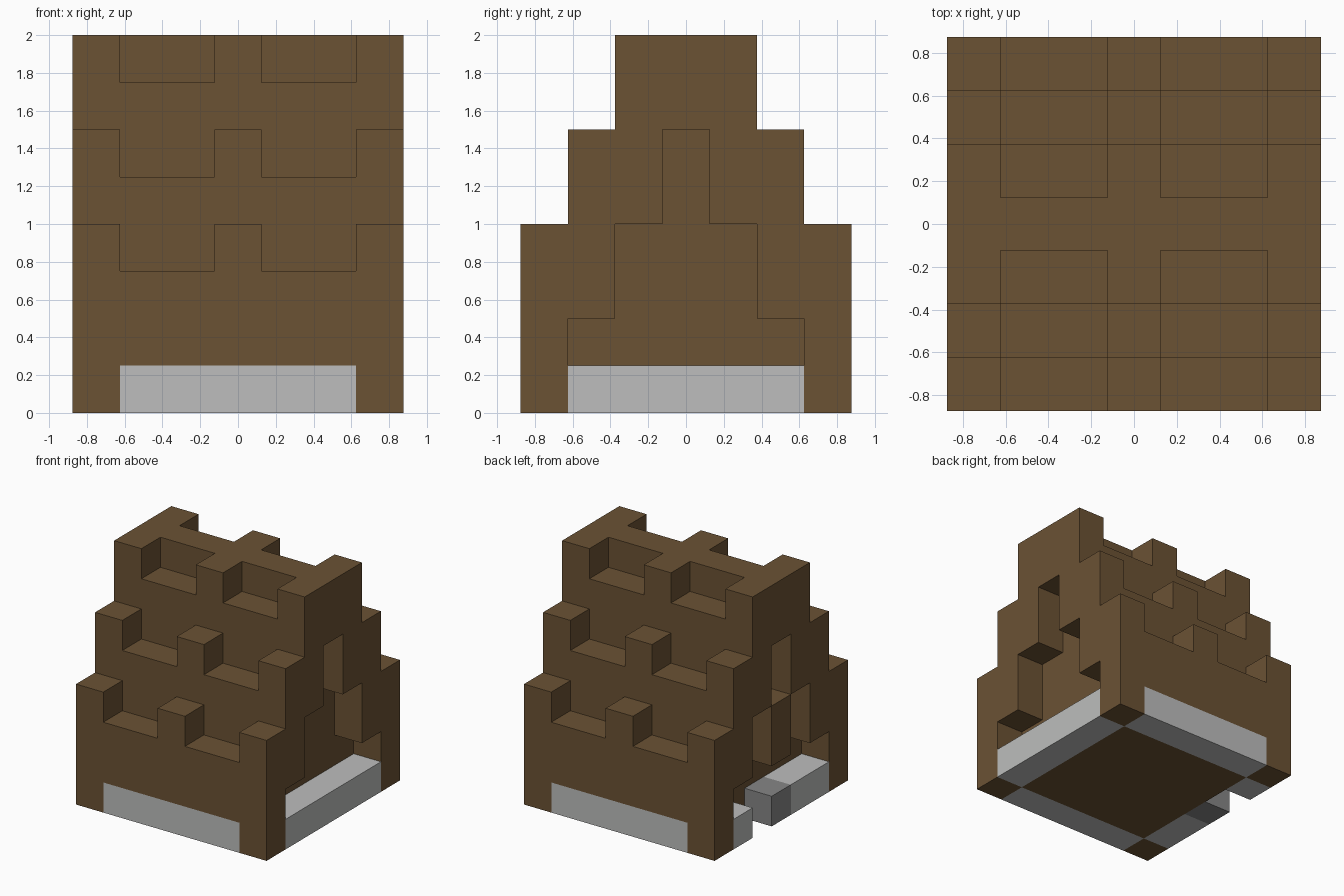
import bpy
import bmesh

U = 0.25  # size of one building block

cube = bpy.data.objects.get("Cube")
if cube:
    bpy.data.objects.remove(cube, do_unlink=True)


def make_material(name, rgb):
    mat = bpy.data.materials.new(name)
    mat.use_nodes = True
    color = (*rgb, 1.0)
    mat.diffuse_color = color
    mat.node_tree.nodes["Principled BSDF"].inputs["Base Color"].default_value = color
    return mat


brown = make_material("earth brown", (0.147, 0.084, 0.034))
light_gray = make_material("light stone gray", (0.509, 0.515, 0.509))
dark_gray = make_material("dark stone gray", (0.24, 0.24, 0.24))


def extrude_profile(name, profile, x0, x1, mat):
    """Extrude a (y, z) outline along x, measured in blocks."""
    bm = bmesh.new()
    face = bm.faces.new([bm.verts.new((x0 * U, y * U, z * U)) for y, z in profile])
    moved = bmesh.ops.extrude_face_region(bm, geom=[face])["geom"]
    verts = [v for v in moved if isinstance(v, bmesh.types.BMVert)]
    bmesh.ops.translate(bm, verts=verts, vec=((x1 - x0) * U, 0, 0))
    if not any(len(f.verts) == len(profile) and f.calc_center_median().x < x0 * U + 1e-4
               for f in bm.faces):
        bm.faces.new([v for v in bm.verts if v not in verts])
    bmesh.ops.recalc_face_normals(bm, faces=bm.faces)
    mesh = bpy.data.meshes.new(name)
    bm.to_mesh(mesh)
    bm.free()
    mesh.materials.append(mat)
    obj = bpy.data.objects.new(name, mesh)
    bpy.context.collection.objects.link(obj)
    return obj


def block(name, x, y, z, mat):
    """Box given by its ranges in blocks."""
    outline = [(y[0], z[0]), (y[1], z[0]), (y[1], z[1]), (y[0], z[1])]
    return extrude_profile(name, outline, x[0], x[1], mat)


def symmetric(half):
    """Close a half outline by reflecting it across y = 0."""
    return half + [(-y, z) for y, z in reversed(half)]


# Stepped core between the gables
core = [(2.5, 0), (2.5, 1), (3.5, 1), (3.5, 3), (2.5, 3), (2.5, 5),
        (1.5, 5), (1.5, 7), (0.5, 7), (0.5, 8)]
extrude_profile("stepped_core", symmetric(core), -2.5, 2.5, brown)

# Gable walls with a stepped arch opening
outer = [(3.5, 0), (3.5, 4), (2.5, 4), (2.5, 6), (1.5, 6), (1.5, 8)]
arch = [(2.5, 0), (2.5, 2), (1.5, 2), (1.5, 4), (0.5, 4), (0.5, 6)]
gable = symmetric(outer) + [(-y, z) for y, z in arch] + [(y, z) for y, z in reversed(arch)]
extrude_profile("left_gable", gable, 2.5, 3.5, brown)
extrude_profile("right_gable", gable, -3.5, -2.5, brown)

# Middle merlon on each step, and the base slabs, front and back
for side, s in (("front", -1), ("back", 1)):
    for tier in range(3):
        y = sorted((s * (2.5 - tier), s * (3.5 - tier)))
        z = 3 + 2 * tier
        block(f"{side}_merlon_{tier + 1}", (-0.5, 0.5), y, (z, z + 1), brown)
    block(f"{side}_base_slab", (-2.5, 2.5), sorted((s * 2.5, s * 3.5)), (0, 1), light_gray)

# Base slabs under the arches; the right one has an entrance gap
block("left_base_slab", (2.5, 3.5), (-2.5, 2.5), (0, 1), light_gray)
RIGHT = (-3.5, -2.5)
block("right_base_slab_front", RIGHT, (-2.5, -0.5), (0, 1), light_gray)
block("right_base_slab_back", RIGHT, (1.5, 2.5), (0, 1), light_gray)
block("right_dark_step", RIGHT, (-0.5, 0.5), (0, 1), dark_gray)

# Pillar block hanging in the right arch
block("right_arch_pillar", RIGHT, (-0.5, 0.5), (2, 4), brown)
